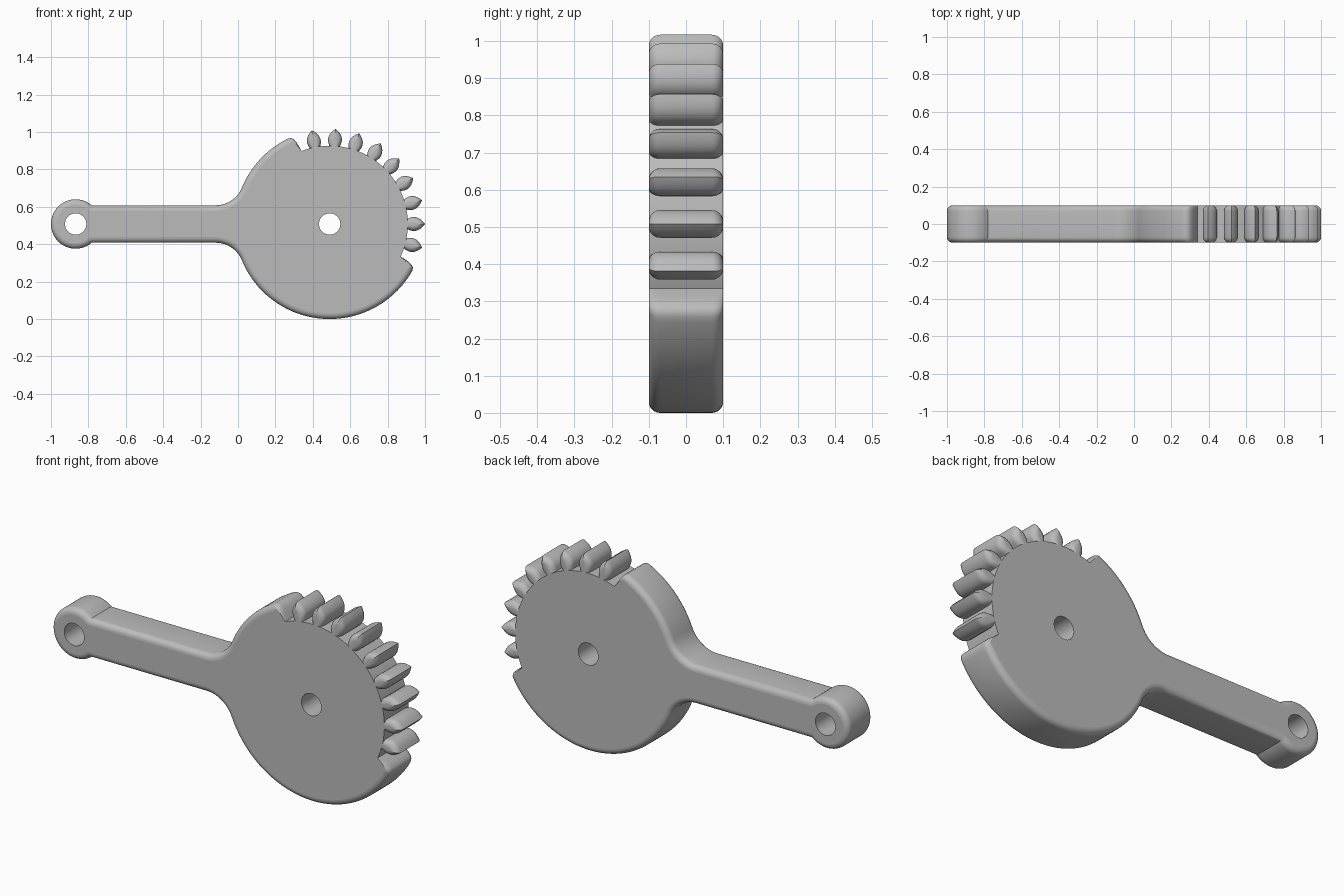
import bpy, bmesh
from math import sin, cos, pi, radians, asin, atan2, sqrt
from mathutils import Vector

if "Cube" in bpy.data.objects:
    bpy.data.objects.remove(bpy.data.objects["Cube"])

HALF, RIM = 0.1, 0.03           # half thickness, edge rounding
CX, CZ, R = 0.49, 0.508, 0.508  # disc centre and radius
ROOT, TIP = 0.418, 0.51         # gear root and tip radii
MID, PITCH = 43.2, 14.4         # middle of the toothed sector, tooth spacing
ARM, EYE_X, EYE_R, HOLE = 0.1, -0.868, 0.132, 0.057

grey = bpy.data.materials.new("plain grey")
grey.use_nodes = True
grey.diffuse_color = (0.5, 0.5, 0.5, 1)
grey.node_tree.nodes["Principled BSDF"].inputs["Base Color"].default_value = (0.5, 0.5, 0.5, 1)


def arc(cx, cz, r, a, b, n):
    """Points along an arc, angles in degrees."""
    return [Vector((cx + r * cos(radians(a + (b - a) * i / n)),
                    cz + r * sin(radians(a + (b - a) * i / n)))) for i in range(n + 1)]


def inset(points, weights, d):
    """Move a closed outline inward by d, scaled per point."""
    result = []
    for i, p in enumerate(points):
        e1 = (p - points[i - 1]).normalized()
        e2 = (points[(i + 1) % len(points)] - p).normalized()
        n1, n2 = Vector((e1.y, -e1.x)), Vector((e2.y, -e2.x))
        result.append(p - (n1 + n2) * (d * weights[i] / max(0.6, 1 + n1.dot(n2))))
    return result


def rounded_plate(name, section, holes=()):
    """Stack sections through the thickness, rounding both rims."""
    bm = bmesh.new()
    steps = 6
    half = [(HALF - RIM + RIM * sin(t), RIM * (1 - cos(t)))
            for t in (pi / 2 * i / steps for i in range(steps + 1))]
    levels = [(-y, d) for y, d in reversed(half)] + half

    def add_loop(points, y):
        return [bm.verts.new((p.x, y, p.y)) for p in points]

    def bridge(a, b):
        for i in range(len(a)):
            j = (i + 1) % len(a)
            bm.faces.new((a[i], a[j], b[j], b[i])).smooth = True

    loops = [add_loop(section(d), y) for y, d in levels]
    for a, b in zip(loops, loops[1:]):
        bridge(a, b)
    ends = [[loops[0]], [loops[-1]]]
    for hole in holes:
        pair = [add_loop(hole, -HALF), add_loop(hole, HALF)]
        bridge(*pair)
        for end, ring in zip(ends, pair):
            end.append(ring)
    # Flat front and back faces
    for end in ends:
        edges = [bm.edges.get((ring[i - 1], ring[i])) for ring in end for i in range(len(ring))]
        bmesh.ops.triangle_fill(bm, edges=edges, use_beauty=True, normal=(0, 1, 0))
    bmesh.ops.recalc_face_normals(bm, faces=bm.faces)
    for e in bm.edges:
        e.smooth = e.calc_face_angle(0) < radians(32)
        if any(not f.smooth for f in e.link_faces):
            e.smooth = False
    mesh = bpy.data.meshes.new(name)
    bm.to_mesh(mesh)
    bm.free()
    mesh.materials.append(grey)
    obj = bpy.data.objects.new(name, mesh)
    bpy.context.collection.objects.link(obj)
    return obj


# Arm side: fillet out of the disc, straight edge, half of the eyelet
fx = -0.12
dx = CX - fx
fil = (dx * dx + ARM * ARM - R * R) / (2 * (R - ARM))
meet = atan2(ARM + fil, dx) * 180 / pi
eye_start = asin(ARM / EYE_R) * 180 / pi
upper = arc(fx, ARM + fil, fil, -meet, -90, 14) + arc(EYE_X, 0, EYE_R, eye_start, 180, 24)
lower = [Vector((p.x, -p.y)) for p in reversed(upper[:-1])]
arm = [p + Vector((0, CZ)) for p in upper + lower]

# Shoulders at both ends of the toothed sector
shoulder = [(68.3, 0.445), (68.8, 0.468), (69.6, 0.49), (70.9, 0.503)]


def shoulder_points(side):
    return [arc(CX, CZ, r, MID + side * a, 0, 1)[0] for a, r in shoulder]


root = arc(CX, CZ, ROOT, MID - 67.8, MID + 67.8, 60)
disc_top = arc(CX, CZ, R, MID + 72.5, 180 - meet, 20)[:-1]
disc_low = arc(CX, CZ, R, 180 + meet, 360 + MID - 72.5, 60)[1:]
outline = (root + shoulder_points(1) + disc_top + arm + disc_low
           + shoulder_points(-1)[::-1])
ramp = [0.15, 0.3, 0.5, 0.75]
weights = ([0] * len(root) + ramp + [1] * (len(disc_top) + len(arm) + len(disc_low))
           + ramp[::-1])

holes = [arc(x, CZ, HOLE, 0, 360, 40)[:-1] for x in (CX, EYE_X)]
rounded_plate("lever_body", lambda d: inset(outline, weights, d), holes)

# Leaf-shaped teeth around the sector
BASE = 0.4
leaf = [(BASE, 0.027), (0.42, 0.029), (0.432, 0.034), (0.445, 0.037), (0.458, 0.037),
        (0.472, 0.033), (0.486, 0.025), (0.498, 0.014), (0.507, 0.004)]


def tooth_section(angle):
    out = Vector((cos(angle), sin(angle)))
    side = Vector((-out.y, out.x))

    def section(d):
        shrink = (TIP - BASE - d) / (TIP - BASE)
        thin = 1 - d / 0.038
        rows = [(BASE + (s - BASE) * shrink, w * thin) for s, w in leaf]
        tip = [(BASE + (TIP - BASE) * shrink, 0)]
        flank = [(s, -w) for s, w in rows] + tip + rows[::-1]
        return [Vector((CX, CZ)) + out * s + side * w for s, w in flank]
    return section


for k in range(9):
    rounded_plate(f"gear_tooth_{k + 1}", tooth_section(radians((k - 1) * PITCH)))
